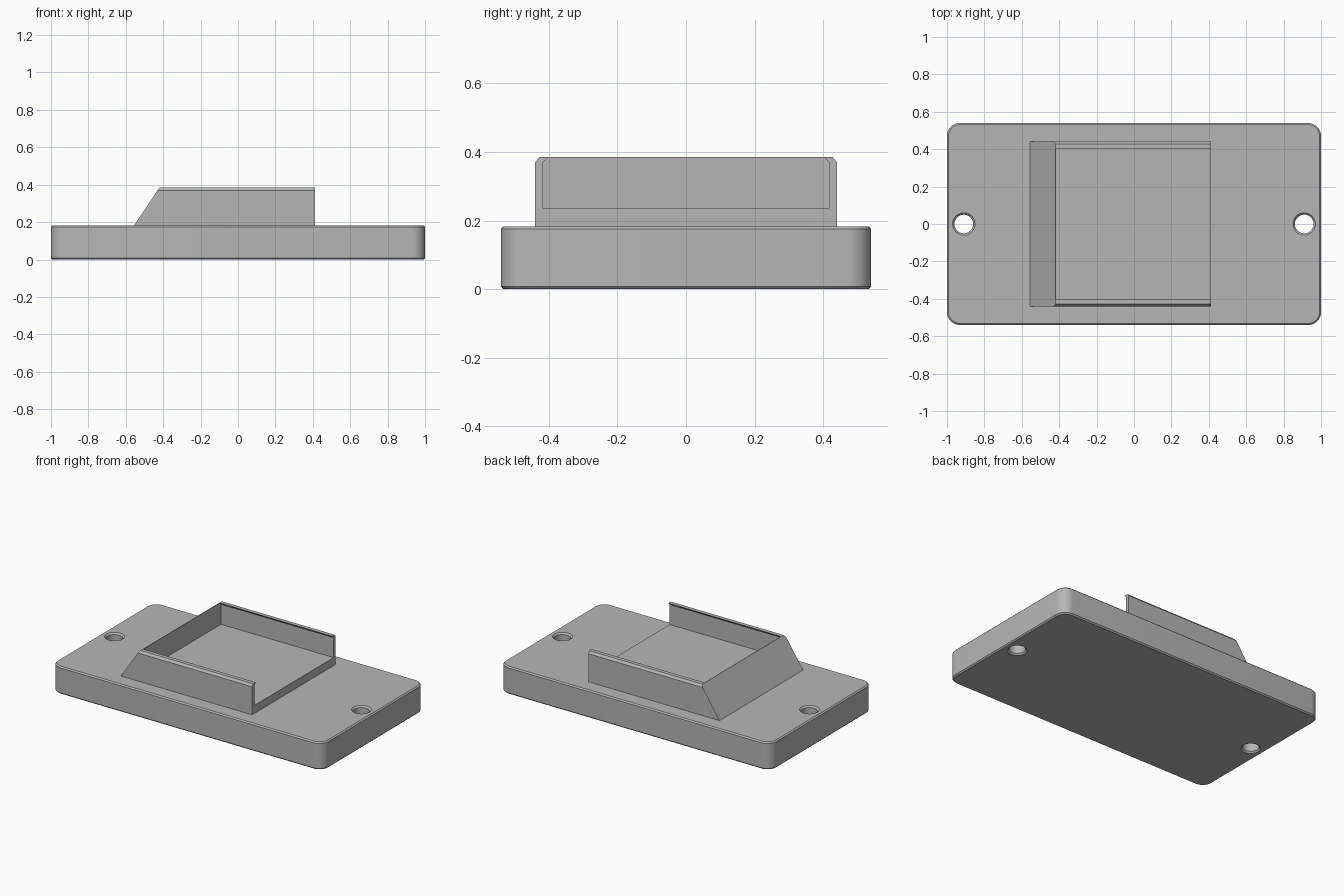
import bpy, bmesh, math
from mathutils import Vector

if "Cube" in bpy.data.objects:
    bpy.data.objects.remove(bpy.data.objects["Cube"])

LENGTH, DEPTH, TOP = 2.0, 1.08, 0.183
EDGE = 0.008

grey = bpy.data.materials.new("plain_grey")
grey.use_nodes = True
colour = (0.47, 0.47, 0.47, 1)
grey.diffuse_color = colour
grey.node_tree.nodes["Principled BSDF"].inputs["Base Color"].default_value = colour


def make_object(name, bm):
    bmesh.ops.recalc_face_normals(bm, faces=bm.faces[:])
    mesh = bpy.data.meshes.new(name)
    bm.to_mesh(mesh)
    bm.free()
    mesh.materials.append(grey)
    obj = bpy.data.objects.new(name, mesh)
    bpy.context.collection.objects.link(obj)
    return obj


def cut(obj, cutter):
    """Subtract the cutter, bake the result and drop the cutter."""
    cutter.hide_render = True
    mod = obj.modifiers.new("cut", 'BOOLEAN')
    mod.operation = 'DIFFERENCE'
    mod.solver = 'EXACT'
    mod.object = cutter
    deps = bpy.context.evaluated_depsgraph_get()
    obj.data = bpy.data.meshes.new_from_object(obj.evaluated_get(deps))
    obj.modifiers.clear()
    bpy.data.objects.remove(cutter)


def prism(half_profile, x0, x1):
    """Mirror a (y, z) half outline and extrude it along x."""
    outline = half_profile + [(-y, z) for y, z in reversed(half_profile)]
    bm = bmesh.new()
    face = bm.faces.new([bm.verts.new((x0, y, z)) for y, z in outline])
    new = bmesh.ops.extrude_face_region(bm, geom=[face])["geom"]
    verts = [g for g in new if isinstance(g, bmesh.types.BMVert)]
    bmesh.ops.translate(bm, verts=verts, vec=(x1 - x0, 0, 0))
    return bm


def lathe(rings, x, sides=40):
    """Closed round cutter from (radius, z) rings."""
    bm = bmesh.new()
    loops = []
    for r, z in rings:
        angles = [math.tau * i / sides for i in range(sides)]
        loops.append([bm.verts.new((x + r * math.cos(a), r * math.sin(a), z)) for a in angles])
    for low, high in zip(loops, loops[1:]):
        for i in range(sides):
            j = (i + 1) % sides
            bm.faces.new((low[i], low[j], high[j], high[i]))
    bm.faces.new(loops[0])
    bm.faces.new(loops[-1])
    return bm


# Base plate: rounded corners, thin chamfer around top and bottom
bm = bmesh.new()
bmesh.ops.create_cube(bm, size=1)
bmesh.ops.scale(bm, vec=(LENGTH, DEPTH, TOP), verts=bm.verts)
bmesh.ops.translate(bm, vec=(0, 0, TOP / 2), verts=bm.verts)
upright = [e for e in bm.edges if abs(e.verts[0].co.z - e.verts[1].co.z) > 0.1]
bmesh.ops.bevel(bm, geom=upright, offset=0.07, segments=10, profile=0.5, affect='EDGES')
rims = [e for e in bm.edges if abs(e.verts[0].co.z - e.verts[1].co.z) < 0.01]
bmesh.ops.bevel(bm, geom=rims, offset=EDGE, segments=1, affect='EDGES')
base = make_object("base_plate", bm)

# Screw holes with chamfered mouths
R, C = 0.05, 0.01
for x in (-0.91, 0.91):
    rings = [(R + 2 * C, -C), (R, C), (R, TOP - C), (R + 2 * C, TOP + C)]
    cut(base, make_object("hole_cutter", lathe(rings, x)))

# Raised holder: chamfered block with a sloping end
bm = prism([(0.44, TOP - 0.01), (0.44, 0.37), (0.428, 0.385)], -0.6, 0.412)
run, rise = 0.135, 0.385 - TOP
normal = Vector((-rise, 0, run))
bmesh.ops.bisect_plane(bm, geom=bm.verts[:] + bm.edges[:] + bm.faces[:],
                       plane_co=(-0.555, 0, TOP), plane_no=normal, clear_outer=True)
bmesh.ops.holes_fill(bm, edges=[e for e in bm.edges if e.is_boundary])
holder = make_object("holder", bm)

# Pocket open at the top and the +x end, with overhanging lips
pocket = [(0.417, 0.237), (0.417, 0.37), (0.402, 0.385), (0.402, 0.45)]
cut(holder, make_object("pocket_cutter", prism(pocket, -0.417, 0.5)))

# Smooth the round corners and hole walls, keep edges crisp
bpy.ops.object.select_all(action='DESELECT')
base.select_set(True)
bpy.context.view_layer.objects.active = base
bpy.ops.object.shade_smooth_by_angle(angle=math.radians(30))
